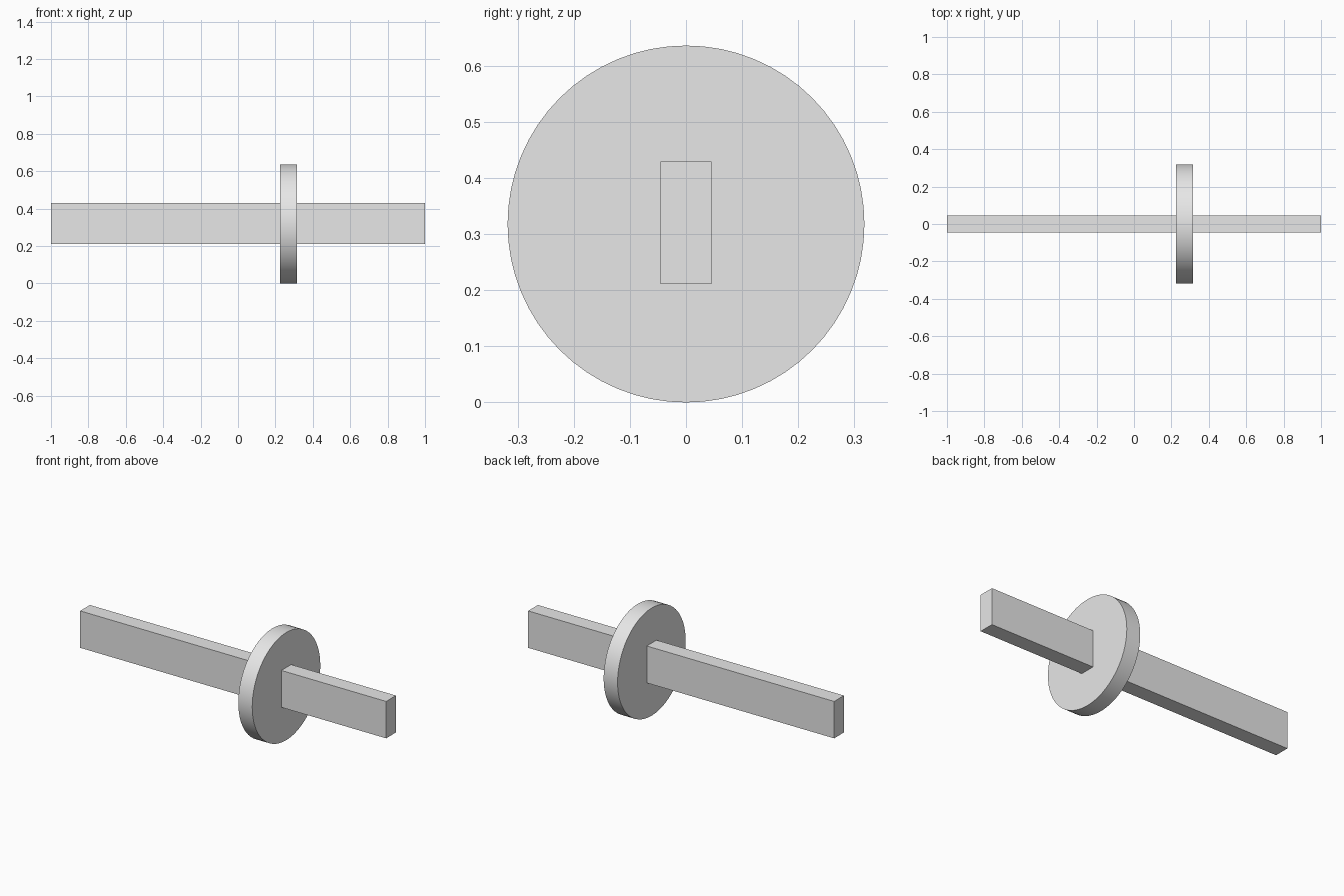
import bpy
import math

if "Cube" in bpy.data.objects:
    bpy.data.objects.remove(bpy.data.objects["Cube"], do_unlink=True)

RADIUS = 0.318

grey = bpy.data.materials.new("light grey")
grey.use_nodes = True
grey.diffuse_color = (0.8, 0.8, 0.8, 1)
grey.node_tree.nodes["Principled BSDF"].inputs["Base Color"].default_value = grey.diffuse_color


def finish(name):
    obj = bpy.context.object
    obj.name = obj.data.name = name
    obj.data.materials.append(grey)
    return obj


# Long rectangular bar along x
bpy.ops.mesh.primitive_cube_add(size=1, location=(0, 0, RADIUS + 0.002))
bar = finish("bar")
bar.scale = (2, 0.091, 0.218)
bpy.ops.object.transform_apply(location=False, rotation=False, scale=True)

# Round disc threaded on the bar, with a smooth rim
bpy.ops.mesh.primitive_cylinder_add(
    vertices=64, radius=RADIUS, depth=0.091,
    location=(0.27, 0, RADIUS), rotation=(0, math.pi / 2, 0))
finish("disc")
bpy.ops.object.transform_apply(location=False, rotation=True, scale=False)
bpy.ops.object.shade_smooth_by_angle(angle=math.radians(30))
